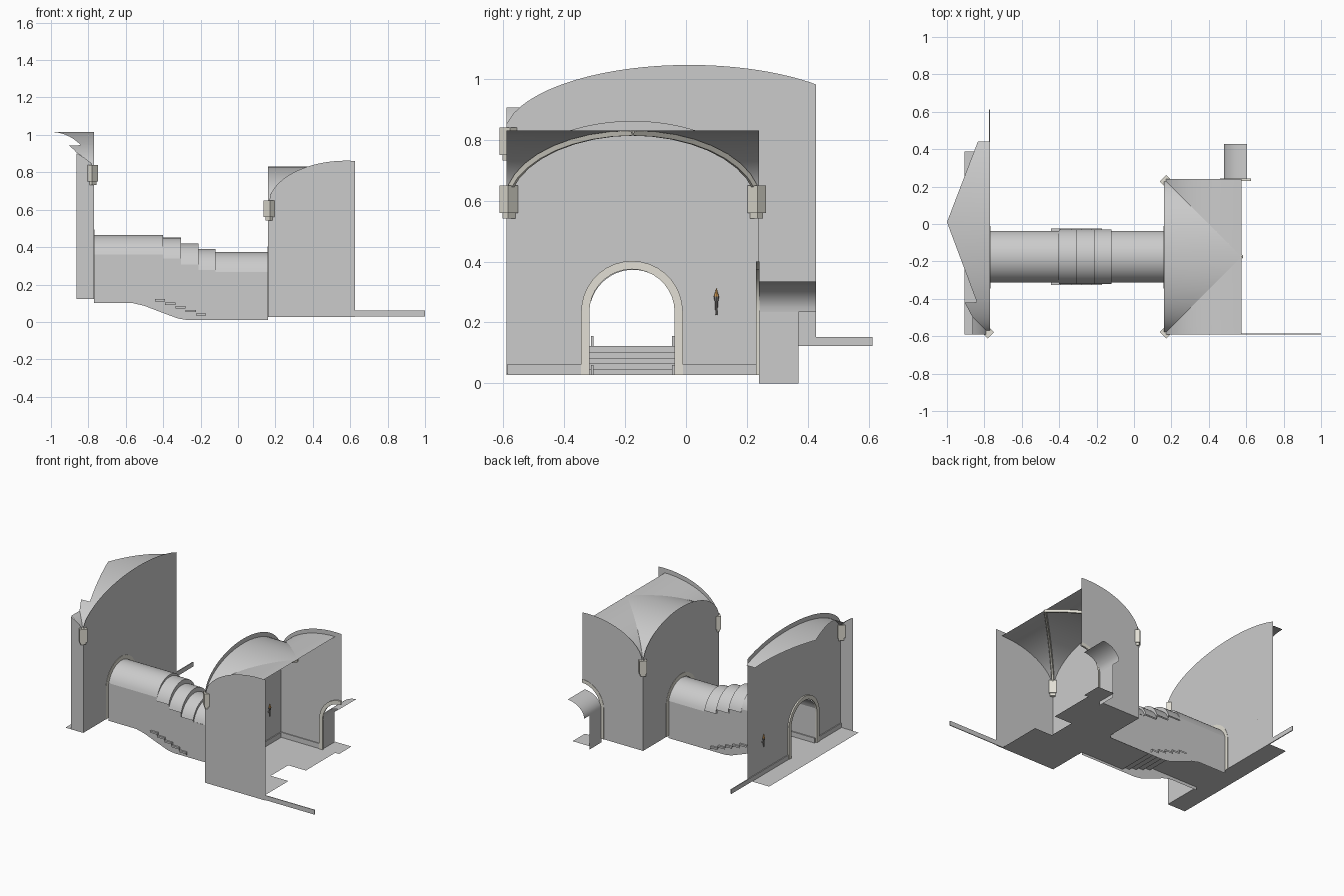
import bpy, bmesh, math
from mathutils import Vector, Matrix

if "Cube" in bpy.data.objects:
    bpy.data.objects.remove(bpy.data.objects["Cube"])


def mesh(name, verts, faces, mat=None):
    me = bpy.data.meshes.new(name)
    me.from_pydata([tuple(v) for v in verts], [], faces)
    bm = bmesh.new()
    bm.from_mesh(me)
    bmesh.ops.remove_doubles(bm, verts=bm.verts, dist=1e-5)
    bmesh.ops.recalc_face_normals(bm, faces=bm.faces)
    bm.to_mesh(me)
    bm.free()
    ob = bpy.data.objects.new(name, me)
    bpy.context.collection.objects.link(ob)
    if mat:
        me.materials.append(mat)
    return ob


def material(name, rgb):
    m = bpy.data.materials.new(name)
    m.diffuse_color = (*rgb, 1)
    m.use_nodes = True
    m.node_tree.nodes["Principled BSDF"].inputs["Base Color"].default_value = m.diffuse_color
    return m


STONE = material("pale_stone", (.76, .74, .66))
FLAME = material("flame", (.9, .45, .12))
IRON = material("iron", (.25, .24, .23))


def plate(name, axis, d, pts, mat=None):
    """Flat polygon in the plane axis=d."""
    put = {'x': lambda a, b: (d, a, b), 'y': lambda a, b: (a, d, b), 'z': lambda a, b: (a, b, d)}[axis]
    return mesh(name, [put(*p) for p in pts], [list(range(len(pts)))], mat)


def loft(name, rows, mat=None, closed=False):
    n = len(rows[0])
    m = n if closed else n - 1
    faces = [(i * n + j, i * n + (j + 1) % n, (i + 1) * n + (j + 1) % n, (i + 1) * n + j)
             for i in range(len(rows) - 1) for j in range(m)]
    return mesh(name, [p for r in rows for p in r], faces, mat)


def box(name, lo, hi, mat=None):
    ring = lambda z: [(lo[0], lo[1], z), (hi[0], lo[1], z), (hi[0], hi[1], z), (lo[0], hi[1], z)]
    return mesh(name, ring(lo[2]) + ring(hi[2]),
                [(3, 2, 1, 0), (4, 5, 6, 7)] + [(i, (i + 1) % 4, (i + 1) % 4 + 4, i + 4) for i in range(4)], mat)


def steps(a, b, n):
    return [a + (b - a) * i / n for i in range(n + 1)]


def ell(s, half, base, rise):
    return base + rise * math.sqrt(max(0, 1 - (s / half) ** 2))


def door(c, r, base, spring, a0=180, a1=0, n=18):
    """Arched opening outline from left foot to right foot."""
    arc = [(c + r * math.cos(math.radians(a)), spring + r * math.sin(math.radians(a))) for a in steps(a0, a1, n)]
    return [(c - r, base)] + arc + ([(c + r, base)] if a1 == 0 else [])


def trim(name, axis, d0, d1, inner, outer):
    put = (lambda d, p: (d, *p)) if axis == 'x' else (lambda d, p: (p[0], d, p[1]))
    return loft(name, [[put(d0, i), put(d1, i), put(d1, o), put(d0, o)] for i, o in zip(inner, outer)],
                STONE, closed=True)


YC, R0, ZR, ZL = -.1775, .14, .027, .122
S, N, WX, LX, END = -.59, .24, .16, -.77, .625
right_top = lambda s: ell(s, .42, .62, .242)
left_top = lambda s: ell(s, .61, .81, .236)

# Right room: walls with arched tops
door_r = door(YC, R0, ZR, .235)
plate("right_room_end_wall", 'x', WX, [(S, ZR)] + door_r + [(N, ZR)] +
      [(y, right_top(y + .175)) for y in steps(N, S, 40)])
top = [(x, right_top(x - .58)) for x in steps(END, WX, 30)]
plate("right_room_front_wall", 'y', S, [(WX, ZR), (END, ZR)] + top)
side = door(.625, R0, ZR, .235, 180, 90, 9)
plate("right_room_back_wall", 'y', N, [(WX, ZR)] + side + top)
trim("right_door_trim", 'x', WX - .002, WX + .01, door_r, door(YC, .167, ZR, .235))
trim("side_door_trim", 'y', N + .002, N - .01, side, door(.625, .165, ZR, .235, 180, 90, 9))

# Right room floor, with its broken edge
plate("right_room_floor", 'z', ZR, [(WX, S), (.575, S), (.575, -.27), (.44, -.27), (.44, -.08), (.575, -.08),
                                   (.575, N), (.605, N), (.605, .375), (.48, .375), (.48, N), (WX, N)])

# Right room groin vault
XC, VY, H = .575, -.175, .415
fr = lambda s: ell(s, H, .595, .235)
loft("right_vault_end_cell", [[(WX, VY + s, fr(s)), (XC - abs(s), VY + s, fr(s))]
                              for s in [H * math.sin(math.radians(a)) for a in steps(-90, 90, 40)]])
for nm, sg in (("front", -1), ("back", 1)):
    loft(f"right_vault_{nm}_cell", [[(XC - s, VY + sg * H, fr(s)), (XC - s, VY + sg * s, fr(s))]
                                    for s in [H * math.sin(math.radians(a)) for a in steps(0, 90, 20)]])
    # Diagonal rib under each groin
    side_v = Vector((1, -sg, 0)).normalized() * .008
    rows = []
    for s in [H * math.sin(math.radians(a)) for a in steps(0, 76, 8)]:
        p = Vector((XC - s, VY + sg * s, fr(s)))
        side_v = Vector((1, sg, 0)).normalized() * .009
        dn = Vector((.004, -sg * .004, -.016))
        rows.append([p - side_v, p + side_v, p + side_v * .6 + dn, p - side_v * .6 + dn])
    loft(f"{nm}_groin_rib", rows, STONE, closed=True)

# Side passage off the right room
arc = [(.62 - .14 * math.cos(a), .235 + .1 * math.sin(a)) for a in steps(0, math.radians(84), 10)]
loft("side_passage_vault", [[(x, y, z) for x, z in arc] for y in (N, .427)])
plate("side_passage_wall", 'x', .48, [(N, 0), (.37, 0), (.37, .235), (N, .235)])

# Left room: walls and floor
door_l = door(YC, R0, ZL, .327)
plate("left_room_wall", 'x', LX, [(S, ZL)] + door_l + [(.427, ZL)] +
      [(y, left_top(y - .01)) for y in steps(.427, S, 44)])
plate("left_room_front_wall", 'y', S, [(-.863, ZL), (LX, ZL)] +
      [(x, ell(x + 1.37, .61, .79, .2)) for x in steps(LX, -.863, 8)])
trim("left_door_trim", 'x', LX + .002, LX - .01, door_l, door(YC, .167, ZL, .327))
plate("left_room_floor", 'z', ZL, [(-.907, S), (LX, S), (LX, .387), (-.907, .387)])

# Left room vault fragment, with torn outer edge
fl = lambda s: ell(s, .6, .78, .235)
edge = [(S, LX), (-.495, -.865), (-.42, -.905), (-.418, -.84), (.01, -1.0), (.44, -.835)]
rows = []
for (y0, x0), (y1, x1) in zip(edge, edge[1:]):
    for t in steps(0, 1, 8):
        y = y0 + (y1 - y0) * t
        rows.append([(LX, y, fl(y - .01)), (x0 + (x1 - x0) * t, y, fl(y - .01))])
loft("left_vault_main_cell", rows)
loft("left_vault_front_cell", [[(x, S, fl(x + 1.37)), (x, S + (LX - x), fl(x + 1.37))]
                               for x in steps(LX, -.863, 8)])

# Corridor roof: stepped barrel vault, one loft including the risers
rows = []
for x0, x1, r, crown in ((LX, -.4, .1425, .465), (-.4, -.305, .151, .45), (-.305, -.21, .151, .42),
                         (-.21, -.12, .151, .39), (-.12, WX, .1425, .373)):
    for x in (x0, x1):
        rows.append([(x, YC + .003 + r * math.sin(math.radians(a)), crown - r + r * math.cos(math.radians(a)))
                     for a in steps(-75, 75, 20)])
loft("corridor_barrel_vault", rows)

# Corridor side walls and skirting
outline = [(LX, .36), (-.4, .36), (-.4, .34), (-.305, .34), (-.305, .308), (-.21, .308), (-.21, .278),
           (-.12, .278), (-.12, .267), (WX, .267), (WX, .01), (-.27, .01), (-.32, .018), (-.42, .055),
           (-.5, .086), (-.56, .1), (LX, .1)]
for nm, y, k in (("front", YC - .135, 1), ("back", YC + .14, -1)):
    plate(f"corridor_{nm}_wall", 'y', y, outline)
    for part, x0, x1, z in (("upper", LX, -.45, ZL), ("lower", -.17, WX, ZR)):
        ys = sorted((y, y + k * .008))
        box(f"{part}_{nm}_corridor_skirting", (x0, ys[0], z), (x1, ys[1], z + .033))

# Corridor floor with five steps, their ends just poking through the walls
prof, x, z = [(-.445, ZL)], -.445, ZL
for i in range(5):
    x, z2 = x + .055, z - (ZL - ZR) / 5
    prof += [(x, z), (x, z2)]
    z = z2
loft("corridor_stairs", [[(a, y, b) for a, b in prof] for y in (-.325, -.025)])
for i in range(1, len(prof) - 1, 2):
    for y in (-.325, -.025):
        (a, b), (c, d) = prof[i - 1], prof[i]
        plate("stair_end", 'y', y, [(a, b - .012), (c, d - .012), (c, d), (a, b)])
for nm, x0, x1, z in (("upper", LX, -.445, ZL), ("lower", -.17, WX, ZR)):
    plate(f"corridor_{nm}_floor", 'z', z, [(x0, -.3125), (x1, -.3125), (x1, -.0375), (x0, -.0375)])

# Skirting boards in the rooms, running past the cut walls
box("front_skirting", (WX, S, ZR + .003), (1.0, S + .005, .062))
for nm, y0, y1 in (("a", S, -.345), ("b", -.011, N)):
    box(f"end_skirting_{nm}", (WX, y0, ZR), (WX + .006, y1, .062))
box("back_skirting", (WX, N - .006, ZR), (.46, N, .062))
for nm, y0, y1 in (("a", S, -.345), ("b", -.011, .612)):
    box(f"left_skirting_{nm}", (LX - .006, y0, ZL), (LX, y1, ZL + .031))

# Corner corbels, turned 45 degrees
for nm, x, y, z, ang in (("right_front", .168, -.582, .56, 45), ("right_back", .168, .232, .56, -45),
                         ("left_front", -.778, -.582, .75, -45)):
    for part, w, d, a, b in (("corbel", .019, .024, 0, .09), ("corbel_foot", .013, .017, -.018, 0)):
        ob = box(f"{nm}_{part}", (-w, -d, a), (w, d, b), STONE)
        ob.data.transform(Matrix.Translation((x, y, z)) @ Matrix.Rotation(math.radians(ang), 4, 'Z'))

# Wall torches
for nm, x, y, z, k in (("right", WX, .1, .225, 1), ("left", LX, .27, .32, -1)):
    for part, r1, r2, a, b, mat in (("shaft", .003, .006, 0, .055, IRON), ("cup", .006, .009, .045, .06, IRON),
                                    ("flame", .008, .001, .06, .087, FLAME)):
        rings = [[(x + k * .014 + r * math.cos(t * math.pi / 4), y + r * math.sin(t * math.pi / 4), z + h)
                  for t in range(8)] for r, h in ((r1, a), (r2, b))]
        loft(f"{nm}_torch_{part}", rings, mat, closed=True)
    xs = sorted((x, x + k * .014))
    box(f"{nm}_torch_bracket", (xs[0], y - .003, z + .025), (xs[1], y + .003, z + .032), IRON)

# Smooth the curved surfaces, keep edges sharp
for ob in bpy.context.collection.objects:
    ob.select_set(True)
    bpy.context.view_layer.objects.active = ob
bpy.ops.object.shade_smooth_by_angle(angle=math.radians(30))
